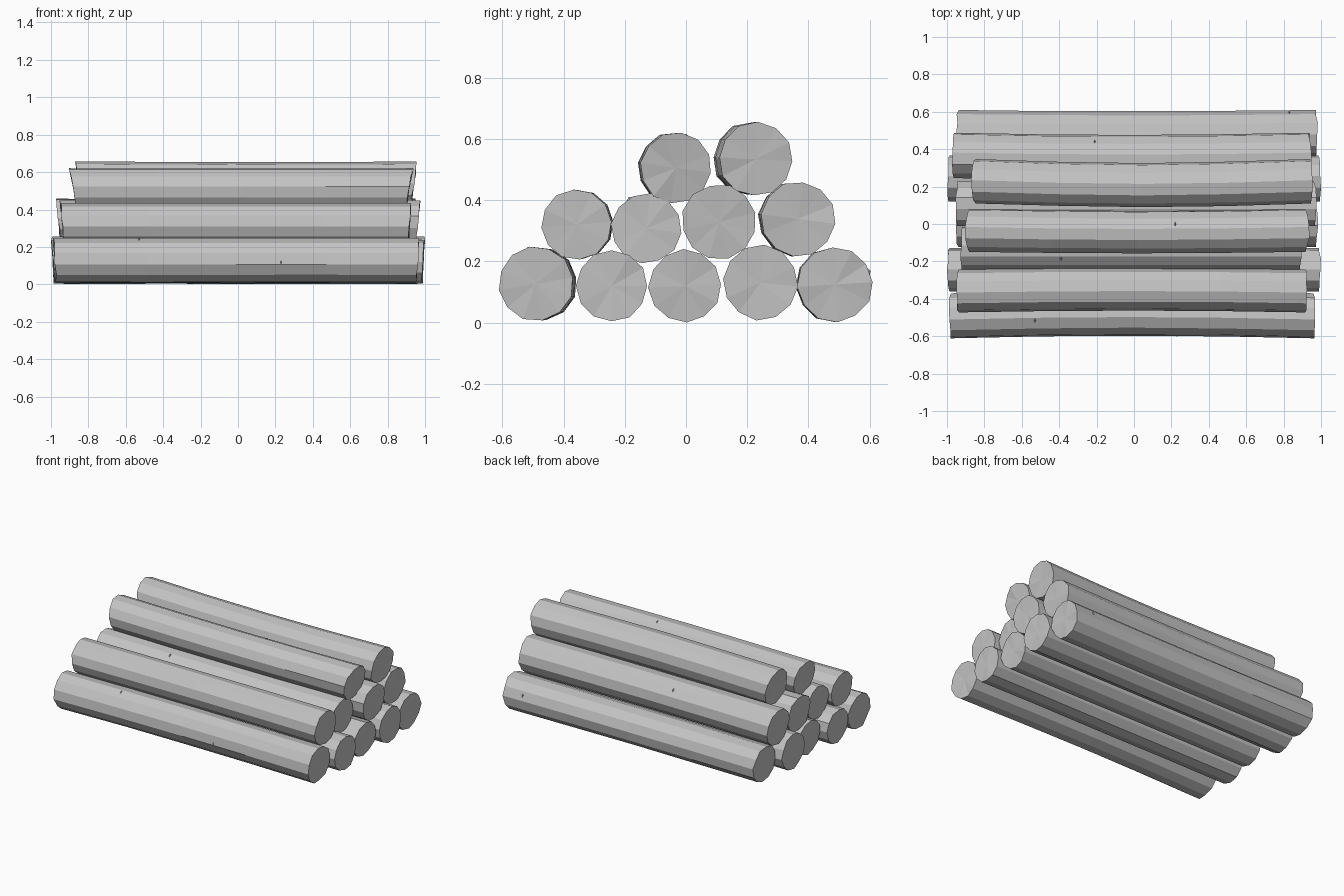
import bpy
import bmesh
import random
from math import cos, sin, tau, radians
from mathutils import Vector, Matrix

random.seed(7)
SIDES = 12
STATIONS = 5

cube = bpy.data.objects.get("Cube")
if cube:
    bpy.data.objects.remove(cube, do_unlink=True)

# One plain grey for the whole stack
wood = bpy.data.materials.new("plain_grey_wood")
wood.use_nodes = True
grey = (0.55, 0.55, 0.55, 1)
wood.diffuse_color = grey
wood.node_tree.nodes["Principled BSDF"].inputs["Base Color"].default_value = grey


def finish(bm, name):
    """Turn a bmesh into a flat-shaded grey object."""
    bmesh.ops.recalc_face_normals(bm, faces=bm.faces)
    mesh = bpy.data.meshes.new(name)
    bm.to_mesh(mesh)
    bm.free()
    mesh.materials.append(wood)
    obj = bpy.data.objects.new(name, mesh)
    bpy.context.collection.objects.link(obj)
    return obj


def make_log(name, y, z, radius, left, right, bend, slant):
    """A slightly bowed trunk with slanted, fan-cut ends."""
    bm = bmesh.new()
    phase = random.uniform(0, tau / SIDES)
    wobble = [random.uniform(0.98, 1.02) for _ in range(SIDES)]
    rings = []
    for s in range(STATIONS):
        t = s / (STATIONS - 1)
        bow = bend * sin(t * tau / 2)
        # Both ends reach further out at their lower edge
        lean = slant * (1 - 2 * t)
        at_end = s in (0, STATIONS - 1)
        ring = []
        for i in range(SIDES):
            a = phase + tau * i / SIDES
            x = left + (right - left) * t + lean * sin(a)
            if at_end:
                x += random.uniform(-0.005, 0.005)
            r = radius * wobble[i] * (1 if at_end else random.uniform(0.98, 1))
            ring.append(bm.verts.new((x, y + bow + r * cos(a), max(0, z + r * sin(a)))))
        rings.append(ring)
    # Bark
    for a, b in zip(rings, rings[1:]):
        for i in range(SIDES):
            j = (i + 1) % SIDES
            bm.faces.new((a[i], a[j], b[j], b[i]))
    # Cut ends
    for ring, x in ((rings[0], left), (rings[-1], right)):
        hub = bm.verts.new((x, y, z))
        for i in range(SIDES):
            bm.faces.new((hub, ring[i], ring[(i + 1) % SIDES]))
    return finish(bm, name)


def make_knot(name, log, x, degrees):
    """A small pointed bump lying across the bark."""
    y, z, radius, left, right, bend, slant = log
    a = radians(degrees)
    out = Vector((0, cos(a), sin(a)))
    across = Vector((0, -sin(a), cos(a)))
    along = Vector((1, 0, 0))
    bow = bend * sin((x - left) / (right - left) * tau / 2)
    base = Vector((x, y + bow, z)) + out * radius * 0.94
    bm = bmesh.new()
    bmesh.ops.create_cone(bm, segments=4, radius1=1, radius2=0, depth=2)
    frame = Matrix((along * 0.014, across * 0.034, out * 0.01)).transposed()
    bmesh.ops.transform(bm, matrix=Matrix.Translation(base) @ frame.to_4x4(), verts=bm.verts)
    return finish(bm, name)


# Each log: y, z, radius, left end, right end, sideways bend, end slant
ROWS = {
    "bottom": [
        (-.49, .127, .123, -.98, .96, .013, -.008),
        (-.243, .12, .117, -.99, .99, 0, -.006),
        (-.003, .12, .119, -.94, .97, 0, -.01),
        (.243, .131, .122, -.99, .99, 0, -.006),
        (.487, .125, .123, -.94, .97, -.006, -.01),
    ],
    "middle": [
        (-.357, .32, .116, -.94, .92, .008, -.008),
        (-.13, .308, .114, -.92, .89, 0, -.006),
        (.108, .33, .122, -.94, .96, 0, -.012),
        (.366, .339, .122, -.96, .935, -.01, -.01),
    ],
    "top": [
        (-.033, .506, .116, -.88, .915, -.01, -.02),
        (.228, .534, .12, -.85, .94, -.02, -.016),
    ],
}
for row, logs in ROWS.items():
    for n, log in enumerate(logs):
        make_log(f"{row}_log_{n + 1}", *log)

# Knots: row, log, position along it, angle around it
KNOTS = [
    ("bottom", 0, -.53, 106), ("bottom", 0, .23, 185), ("bottom", 4, .83, 21),
    ("middle", 1, -.39, 119), ("middle", 3, -.21, 45), ("top", 0, .22, 68),
]
for n, (row, index, x, degrees) in enumerate(KNOTS):
    make_knot(f"knot_{n + 1}", ROWS[row][index], x, degrees)
